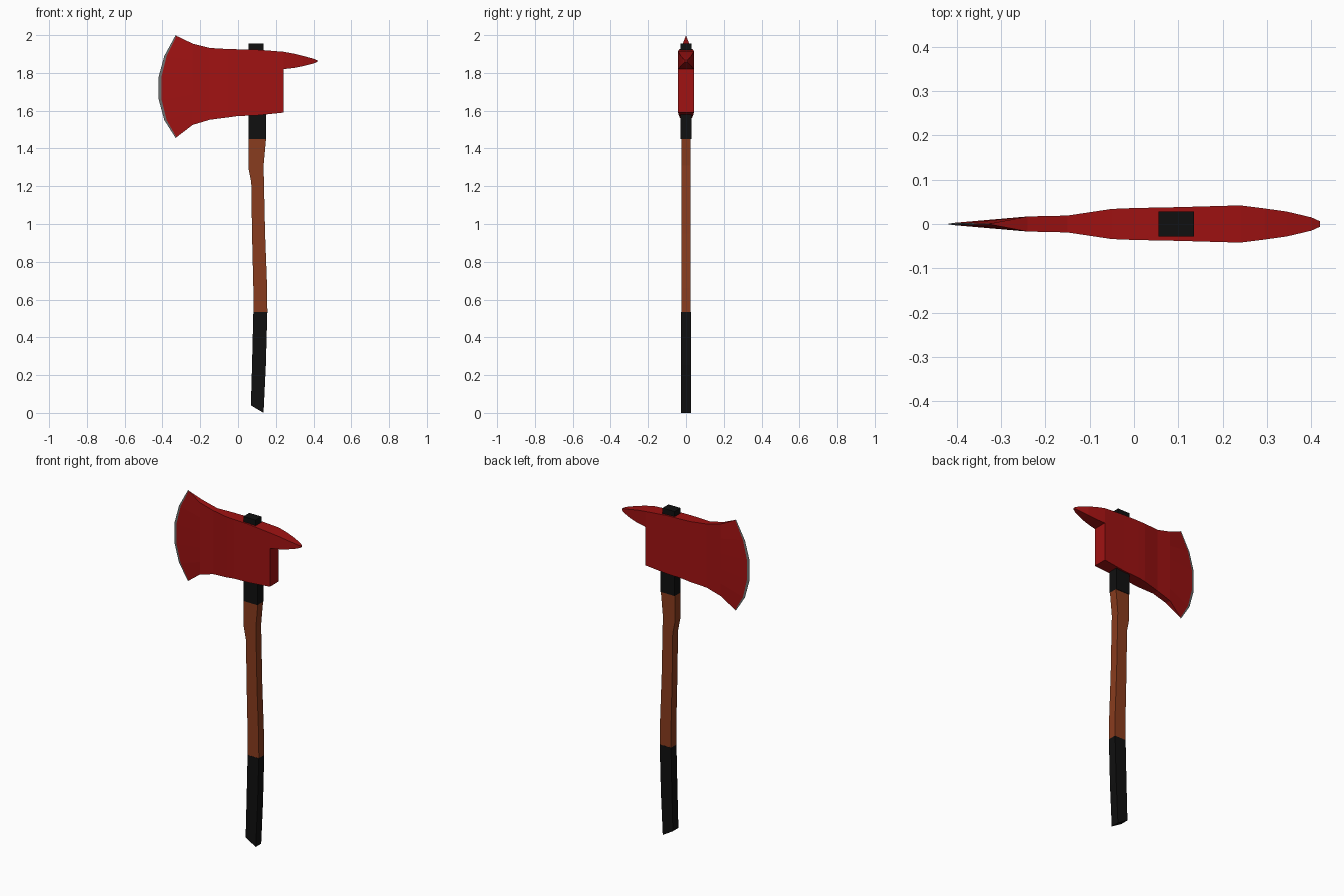
import bpy, bmesh

if "Cube" in bpy.data.objects:
    bpy.data.objects.remove(bpy.data.objects["Cube"])


def material(name, rgb):
    m = bpy.data.materials.new(name)
    m.diffuse_color = (*rgb, 1)
    m.use_nodes = True
    m.node_tree.nodes["Principled BSDF"].inputs["Base Color"].default_value = m.diffuse_color
    return m


RED = material("red_paint", (0.35, 0.006, 0.006))
WOOD = material("wood", (0.25, 0.045, 0.013))
BLACK = material("black_rubber", (0.005, 0.005, 0.005))
STEEL = material("steel", (0.15, 0.16, 0.16))


def loft(bm, rings, cap_start=True, cap_end=True):
    """Skin a list of closed rings with quads; returns faces grouped by band."""
    vs = [[bm.verts.new(p) for p in r] for r in rings]
    n = len(vs[0])
    bands = []
    for a, b in zip(vs, vs[1:]):
        bands.append([bm.faces.new((a[i], a[(i + 1) % n], b[(i + 1) % n], b[i]))
                      for i in range(n)])
    if cap_start:
        bm.faces.new(vs[0][::-1])
    if cap_end:
        bm.faces.new(vs[-1])
    return bands


def finish(name, bm, mats):
    bmesh.ops.remove_doubles(bm, verts=bm.verts, dist=0.0004)
    bmesh.ops.recalc_face_normals(bm, faces=bm.faces)
    mesh = bpy.data.meshes.new(name)
    bm.to_mesh(mesh)
    bm.free()
    for m in mats:
        mesh.materials.append(m)
    ob = bpy.data.objects.new(name, mesh)
    bpy.context.collection.objects.link(ob)
    return ob


def column(points):
    """Ring around a vertical column of (x, half_thickness, z) points."""
    return ([(x, -y, z) for x, y, z in points] +
            [(x, y, z) for x, y, z in reversed(points)])


# Axe head: curved cutting edge, then straight columns towards the poll
edge = [(-0.33, 1.455), (-0.39, 1.55), (-0.42, 1.66),
        (-0.42, 1.78), (-0.39, 1.89), (-0.33, 2.0)]
bevel = [0.004, 0.012, 0.015, 0.015, 0.012, 0.004]
fractions = [(z - 1.455) / 0.545 for _, z in edge]
rings = [column([(x, 0.0003, z) for x, z in edge]),
         column([(x + b, b * 0.18, z + s * 0.004) for (x, z), b, s
                 in zip(edge, bevel, (1, 0, 0, 0, 0, -1))])]
# x, half thickness, bottom z, top z
for x, y, lo, hi in [(-0.24, 0.017, 1.525, 1.955), (-0.15, 0.019, 1.552, 1.932),
                     (-0.05, 0.034, 1.565, 1.926), (0.0, 0.036, 1.572, 1.925),
                     (0.10, 0.038, 1.575, 1.923), (0.24, 0.042, 1.59, 1.912)]:
    rings.append(column([(x, y, lo + f * (hi - lo)) for f in fractions]))
bm = bmesh.new()
bands = loft(bm, rings, cap_start=False)
for f in bands[0]:
    f.material_index = 1

# Rear pick, tapering from the poll
pick = [(0.24, 0.042, 1.82, 1.912), (0.295, 0.035, 1.826, 1.902),
        (0.345, 0.028, 1.836, 1.89), (0.40, 0.015, 1.85, 1.875),
        (0.42, 0.006, 1.858, 1.867)]
loft(bm, [column([(x, y, lo), (x, y, hi)]) for x, y, lo, hi in pick], cap_start=False)
finish("axe_head", bm, [RED, STEEL])


# Handle parts: (left x, left z, right x, right z) stations, box section
def handle_part(name, stations, half, mat):
    bm = bmesh.new()
    loft(bm, [[(lx, -half, lz), (rx, -half, rz), (rx, half, rz), (lx, half, lz)]
              for lx, lz, rx, rz in stations])
    return finish(name, bm, [mat])


handle_part("grip", [(0.068, 0.04, 0.135, 0.0), (0.074, 0.25, 0.147, 0.25),
                     (0.081, 0.535, 0.155, 0.535)], 0.026, BLACK)
handle_part("wooden_handle", [(0.081, 0.535, 0.155, 0.535), (0.081, 0.66, 0.154, 0.66),
                              (0.074, 0.95, 0.143, 0.95), (0.07, 1.22, 0.137, 1.22),
                              (0.055, 1.295, 0.135, 1.31), (0.055, 1.45, 0.148, 1.45)],
            0.025, WOOD)
handle_part("collar_and_eye", [(0.055, 1.45, 0.148, 1.45), (0.055, 1.6, 0.148, 1.6),
                               (0.055, 1.9, 0.135, 1.9), (0.055, 1.955, 0.135, 1.955)],
            0.028, BLACK)
